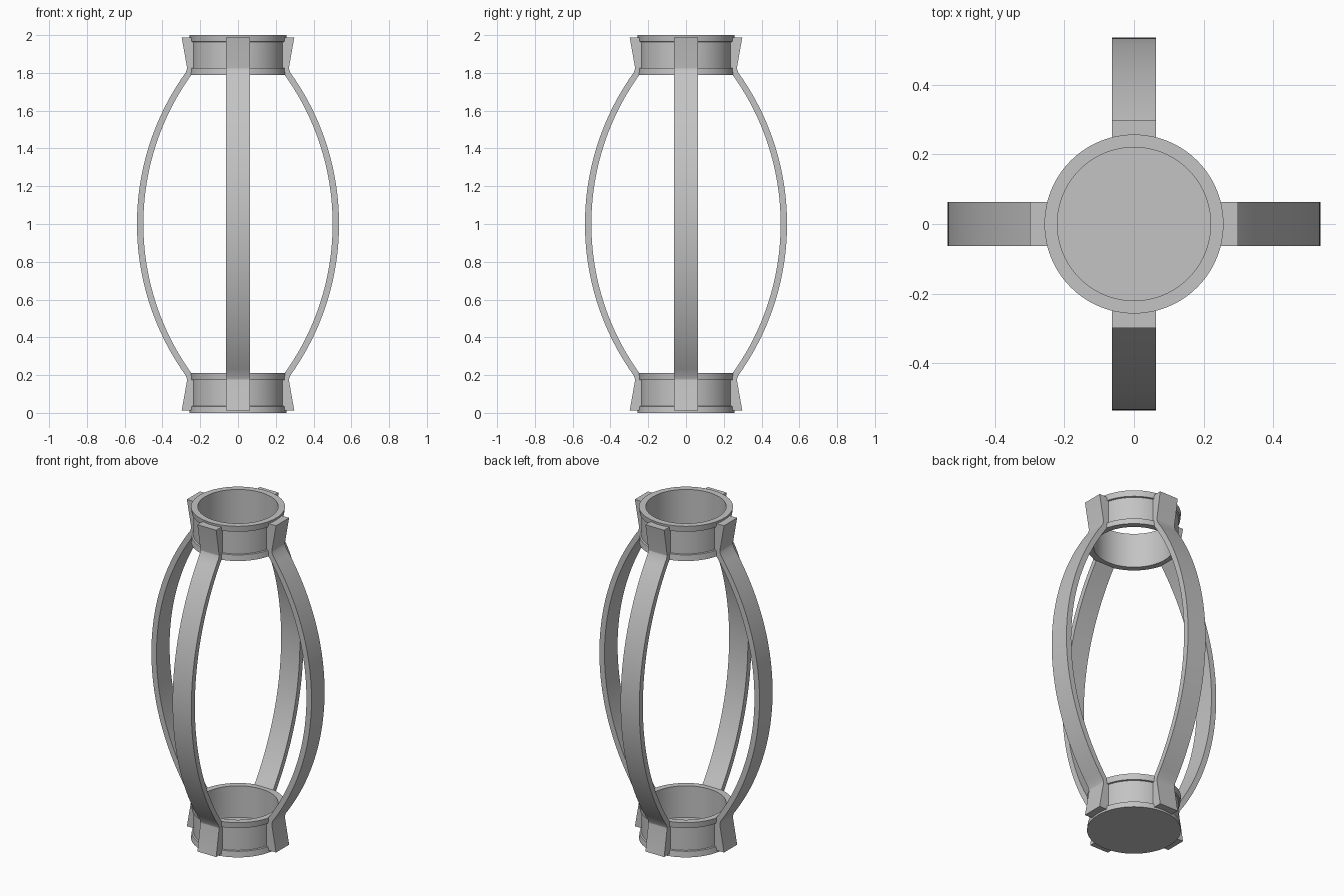
import bpy
import bmesh
from math import pi, sin, cos, asin

if "Cube" in bpy.data.objects:
    bpy.data.objects.remove(bpy.data.objects["Cube"], do_unlink=True)

grey = bpy.data.materials.new("light grey")
grey.use_nodes = True
color = (0.55, 0.55, 0.55, 1)
grey.diffuse_color = color
grey.node_tree.nodes["Principled BSDF"].inputs["Base Color"].default_value = color

HEIGHT, RING_H = 2.0, 0.21
RIM_R, BODY_R, BORE_R = 0.257, 0.244, 0.22
STRAP_W, STRAP_T = 0.125, 0.034


def finish(name, bm):
    bmesh.ops.recalc_face_normals(bm, faces=bm.faces)
    mesh = bpy.data.meshes.new(name)
    bm.to_mesh(mesh)
    bm.free()
    mesh.materials.append(grey)
    obj = bpy.data.objects.new(name, mesh)
    bpy.context.collection.objects.link(obj)
    bpy.ops.object.select_all(action="DESELECT")
    obj.select_set(True)
    bpy.context.view_layer.objects.active = obj
    bpy.ops.object.shade_smooth_by_angle(angle=pi / 9)
    return obj


def lathe(name, profile, z0, closed):
    """Spin an (r, z) profile around the z axis."""
    bm = bmesh.new()
    verts = [bm.verts.new((r, 0, z + z0)) for r, z in profile]
    pairs = list(zip(verts, verts[1:]))
    if closed:
        pairs.append((verts[-1], verts[0]))
    edges = [bm.edges.new(p) for p in pairs]
    bmesh.ops.spin(bm, geom=verts + edges, cent=(0, 0, 0), axis=(0, 0, 1),
                   angle=2 * pi, steps=96, use_merge=True)
    bmesh.ops.remove_doubles(bm, verts=bm.verts, dist=0.0001)
    return finish(name, bm)


# End collars: a slim band between two raised rims
outside = [(RIM_R, 0), (RIM_R - 0.004, 0.035), (BODY_R, 0.037),
           (BODY_R, RING_H - 0.037), (RIM_R - 0.004, RING_H - 0.035), (RIM_R, RING_H)]
lathe("top_collar", outside + [(BORE_R, RING_H), (BORE_R, 0)], HEIGHT - RING_H, True)

# Lower collar is a cup with a thin floor
FLOOR = 0.02
lathe("bottom_cup", [(0, 0)] + outside + [(BORE_R, RING_H), (BORE_R, FLOOR), (0, FLOOR)], 0, False)


def bow_arc(x_mid, x_end, half, steps=40):
    """Circular arc bulging outward, from low to high."""
    sag = x_mid - x_end
    radius = (half * half + sag * sag) / (2 * sag)
    sweep = asin(half / radius)
    angles = [sweep * (2 * i / steps - 1) for i in range(steps + 1)]
    return [(x_mid - radius + radius * cos(a), 1 + radius * sin(a)) for a in angles]


def mirrored_end(points):
    """The same points at the top end, in reverse order."""
    return [(x, HEIGHT - z) for x, z in reversed(points)]


# Bow straps: flared feet on the collars, joined by an outward arc
foot = [(0.298, 0.013), (0.271, 0.165), (0.27, 0.178)]
outer = foot + bow_arc(0.535, 0.276, 0.803) + mirrored_end(foot)
inner_foot = [(0.235, 0.013), (0.235, 0.19)]
inner = inner_foot + bow_arc(0.535 - STRAP_T, 0.243, 0.795) + mirrored_end(inner_foot)

for i, side in enumerate(("left", "back", "right", "front")):
    bm = bmesh.new()
    c, s = round(cos(i * pi / 2)), round(sin(i * pi / 2))
    rails = []
    for y in (-STRAP_W / 2, STRAP_W / 2):
        for line in (outer, inner):
            rails.append([bm.verts.new((x * c - y * s, x * s + y * c, z)) for x, z in line])
    out_a, in_a, out_b, in_b = rails
    for p, q in ((out_a, out_b), (out_b, in_b), (in_b, in_a), (in_a, out_a)):
        for k in range(len(p) - 1):
            # inner rail has one point fewer in each foot
            kp = k
            if len(p) == len(q):
                bm.faces.new((p[k], p[k + 1], q[k + 1], q[k]))
            else:
                big, small = (p, q) if len(p) > len(q) else (q, p)
                if k >= len(small) - 1:
                    continue
                bm.faces.new((big[k + 1], big[k + 2], small[k + 1], small[k]))
        if len(p) != len(q):
            big, small = (p, q) if len(p) > len(q) else (q, p)
            bm.faces.new((big[0], big[1], small[0]))
            bm.faces.new((big[-2], big[-1], small[-1]))
    for end in (0, -1):
        bm.faces.new((out_a[end], out_b[end], in_b[end], in_a[end]))
    finish(side + "_strap", bm)
